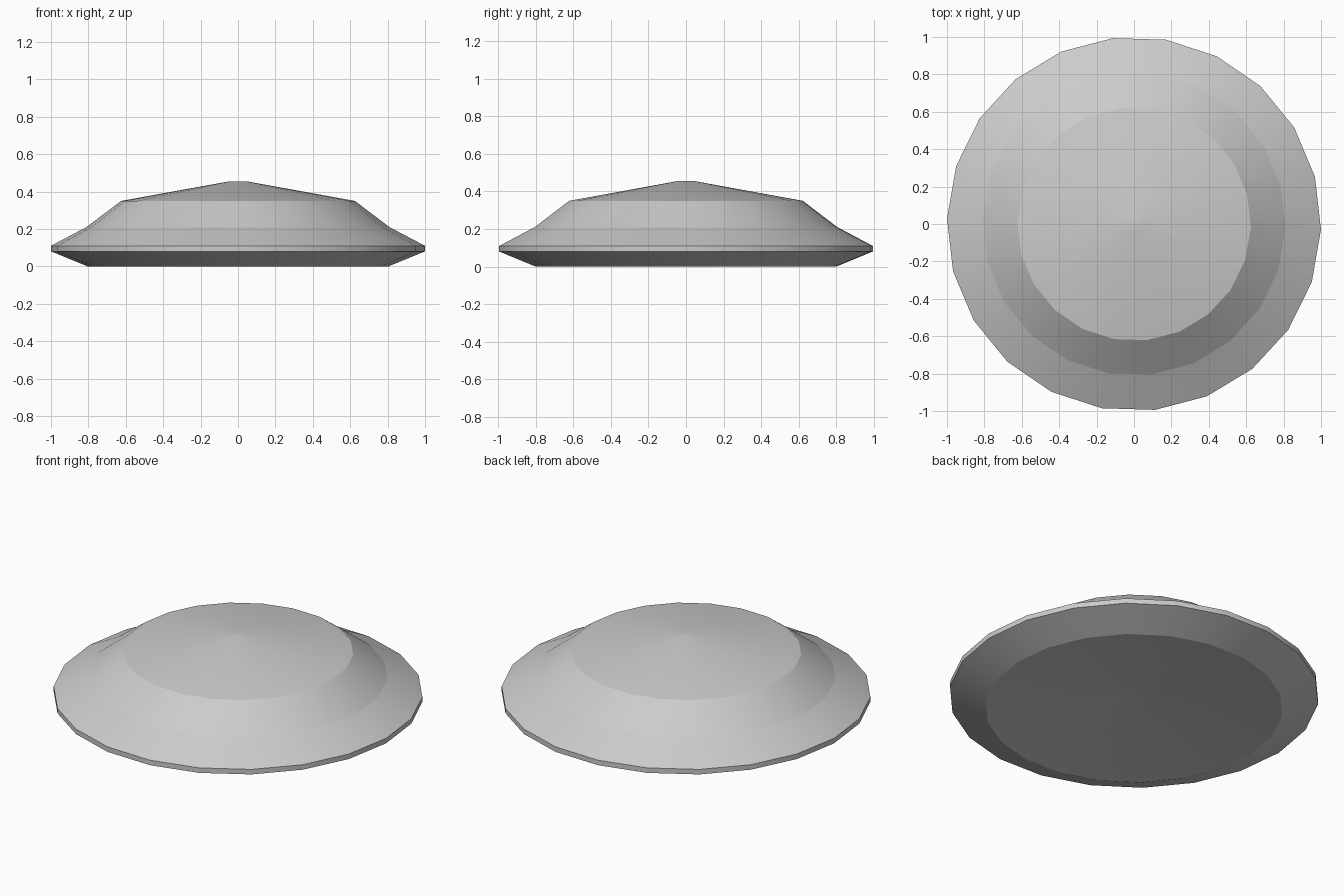
import bpy, bmesh
from math import cos, sin, tau, radians

if "Cube" in bpy.data.objects:
    bpy.data.objects.remove(bpy.data.objects["Cube"])

SIDES = 22
OFFSET = radians(-1.7)
# (radius, height) from the hollow underside, round the rim, up to the crown
PROFILE = [(0.045, 0.09), (0.805, 0.0), (1.0, 0.08), (1.0, 0.11), (0.81, 0.21),
           (0.625, 0.35), (0.045, 0.455)]

bm = bmesh.new()

# Rings of the lathed disc
rings = [[bm.verts.new((r * cos(OFFSET + tau * i / SIDES),
                        r * sin(OFFSET + tau * i / SIDES), z))
          for i in range(SIDES)] for r, z in PROFILE]

# Bands between rings
for low, high in zip(rings, rings[1:]):
    for i in range(SIDES):
        j = (i + 1) % SIDES
        bm.faces.new((low[i], low[j], high[j], high[i]))

# Small caps at the middle of the underside and the crown
bm.faces.new(rings[0][::-1])
bm.faces.new(rings[-1])

# Smooth around each band, crisp edges between bands, soft centres
for f in bm.faces:
    f.smooth = True
for ring in rings[1:-1]:
    for i in range(SIDES):
        bm.edges.get((ring[i], ring[(i + 1) % SIDES])).smooth = False

mesh = bpy.data.meshes.new("domed_disc")
bm.to_mesh(mesh)
bm.free()
disc = bpy.data.objects.new("domed_disc", mesh)
bpy.context.collection.objects.link(disc)
